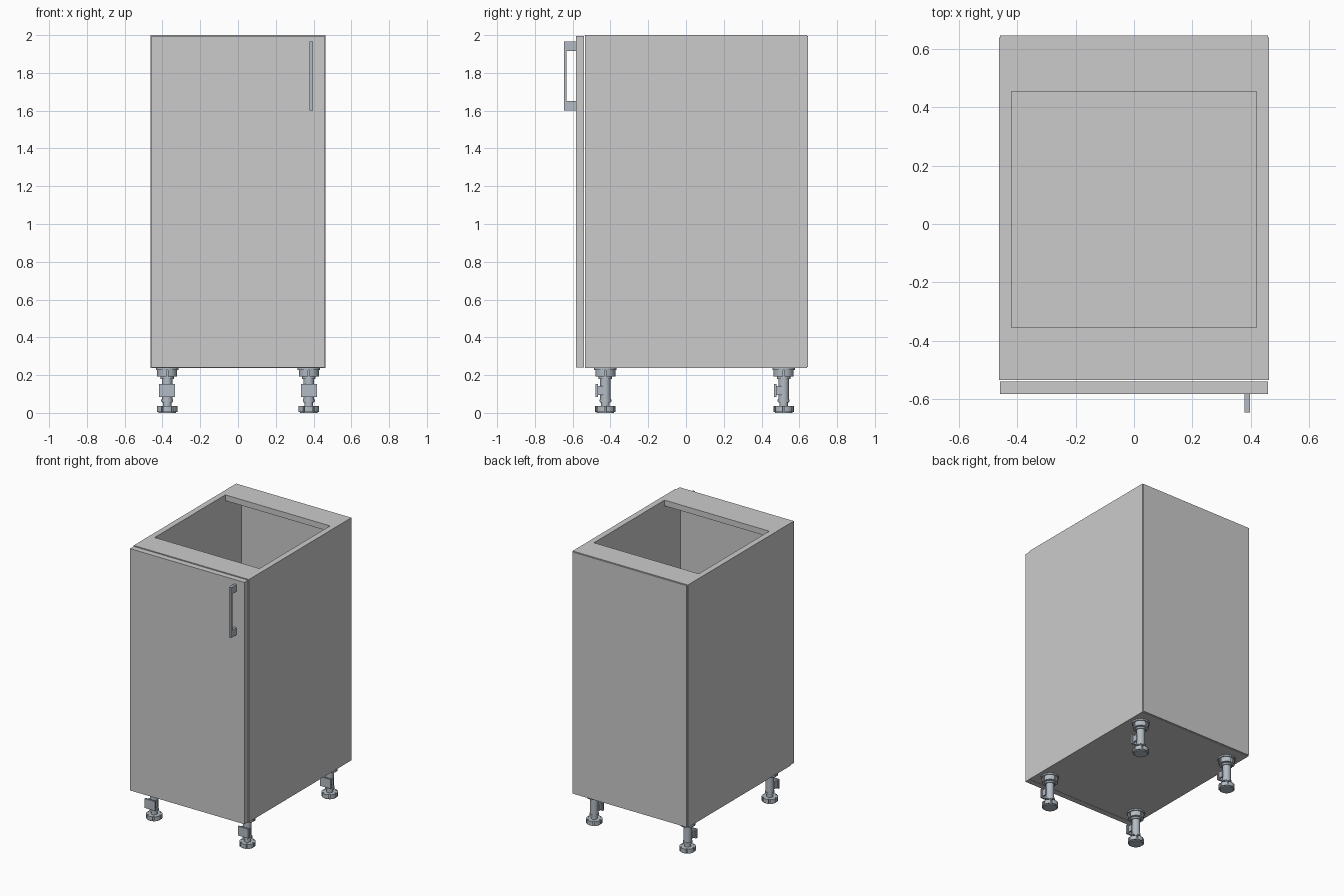
import bpy, bmesh
from math import pi, sin, cos
from mathutils import Matrix, Vector

if "Cube" in bpy.data.objects:
    bpy.data.objects.remove(bpy.data.objects["Cube"])

steel = bpy.data.materials.new("steel")
steel.diffuse_color = (0.45, 0.50, 0.55, 1)
steel.use_nodes = True
steel.node_tree.nodes["Principled BSDF"].inputs["Base Color"].default_value = steel.diffuse_color


def add_box(bm, x0, x1, y0, y1, z0, z1):
    size = Matrix.Diagonal((x1 - x0, y1 - y0, z1 - z0, 1))
    mid = Matrix.Translation(((x0 + x1) / 2, (y0 + y1) / 2, (z0 + z1) / 2))
    bmesh.ops.create_cube(bm, size=1, matrix=mid @ size)


def add_cylinder(bm, r, z0, z1, segs=24):
    bmesh.ops.create_cone(bm, cap_ends=True, segments=segs, radius1=r, radius2=r,
                          depth=z1 - z0, matrix=Matrix.Translation((0, 0, (z0 + z1) / 2)))


def add_prism(bm, points, direction):
    face = bm.faces.new([bm.verts.new(p) for p in points])
    ext = bmesh.ops.extrude_face_region(bm, geom=[face], use_keep_orig=True)
    verts = [g for g in ext["geom"] if isinstance(g, bmesh.types.BMVert)]
    bmesh.ops.translate(bm, verts=verts, vec=Vector(direction))


def add_notched_disc(bm, r, r_in, z0, z1, lobes):
    # disc whose rim is cut by narrow slots
    pts = []
    step = 2 * pi / lobes
    for i in range(lobes):
        a = i * step
        pts += [(r_in * cos(a - .09), r_in * sin(a - .09), z0),
                (r_in * cos(a + .09), r_in * sin(a + .09), z0)]
        for k in range(5):
            b = a + .09 + (step - .18) * k / 4
            pts.append((r * cos(b), r * sin(b), z0))
    add_prism(bm, pts, (0, 0, z1 - z0))


def finish(bm, name, mat=None):
    bmesh.ops.recalc_face_normals(bm, faces=bm.faces)
    mesh = bpy.data.meshes.new(name)
    bm.to_mesh(mesh)
    bm.free()
    if mat:
        mesh.materials.append(mat)
    ob = bpy.data.objects.new(name, mesh)
    bpy.context.collection.objects.link(ob)
    return ob


def panel(name, *bounds):
    bm = bmesh.new()
    add_box(bm, *bounds)
    return finish(bm, name)


# carcass panels
W, T = 0.463, 0.042
Z0, Z1 = 0.238, 2.0
YF, YB = -0.536, 0.64
panel("left_side", -W, -W + T, YF, YB, Z0, Z1)
panel("right_side", W - T, W, YF, YB, Z0, Z1)
panel("bottom_panel", -W + T, W - T, YF, YB, Z0, Z0 + T)
panel("front_top_rail", -W + T, W - T, YF, -0.355, Z1 - T, Z1)
panel("rear_top_rail", -W + T, W - T, 0.455, YB, Z1 - T, Z1)
panel("back_panel", -0.459, 0.459, YB, 0.647, Z0 + 0.004, Z1 - 0.004)

# door
panel("door", -0.459, 0.459, -0.583, -0.541, Z0 + 0.002, Z1 - 0.004)

# bracket-shaped pull handle
bm = bmesh.new()
outline = [(-0.583, 1.60), (-0.647, 1.60), (-0.647, 1.965), (-0.583, 1.965),
           (-0.583, 1.915), (-0.632, 1.915), (-0.632, 1.652), (-0.583, 1.652)]
add_prism(bm, [(0.379, y, z) for y, z in outline], (0.019, 0, 0))
finish(bm, "door_handle", steel)

# adjustable leg
bm = bmesh.new()
add_cylinder(bm, 0.060, 0.228, 0.238)                 # mounting flange
add_notched_disc(bm, 0.053, 0.036, 0.192, 0.228, 4)   # slotted socket
add_cylinder(bm, 0.035, 0.180, 0.192)                 # socket collar
add_cylinder(bm, 0.028, 0.055, 0.180)                 # column
add_cylinder(bm, 0.032, 0.060, 0.072)                 # adjusting ring
add_cylinder(bm, 0.022, 0.036, 0.060)                 # threaded stem
add_notched_disc(bm, 0.054, 0.042, 0.006, 0.036, 6)   # foot
add_cylinder(bm, 0.046, 0.000, 0.006)                 # foot pad
add_box(bm, -0.042, 0.042, -0.051, -0.038, 0.085, 0.152)   # plinth clip plate
for s in (-1, 1):                                          # clip jaws
    xs = sorted((s * 0.024, s * 0.034))
    add_box(bm, *xs, -0.038, -0.006, 0.095, 0.142)
leg = finish(bm, "front_left_leg", steel)
leg.location = (-0.375, -0.427, 0)
bpy.context.view_layer.objects.active = leg
leg.select_set(True)
bpy.ops.object.shade_smooth_by_angle(angle=pi / 6)

for name, x, y in (("front_right_leg", 0.375, -0.427),
                   ("rear_left_leg", -0.375, 0.517),
                   ("rear_right_leg", 0.375, 0.517)):
    copy = leg.copy()
    copy.name = name
    copy.location = (x, y, 0)
    bpy.context.collection.objects.link(copy)
